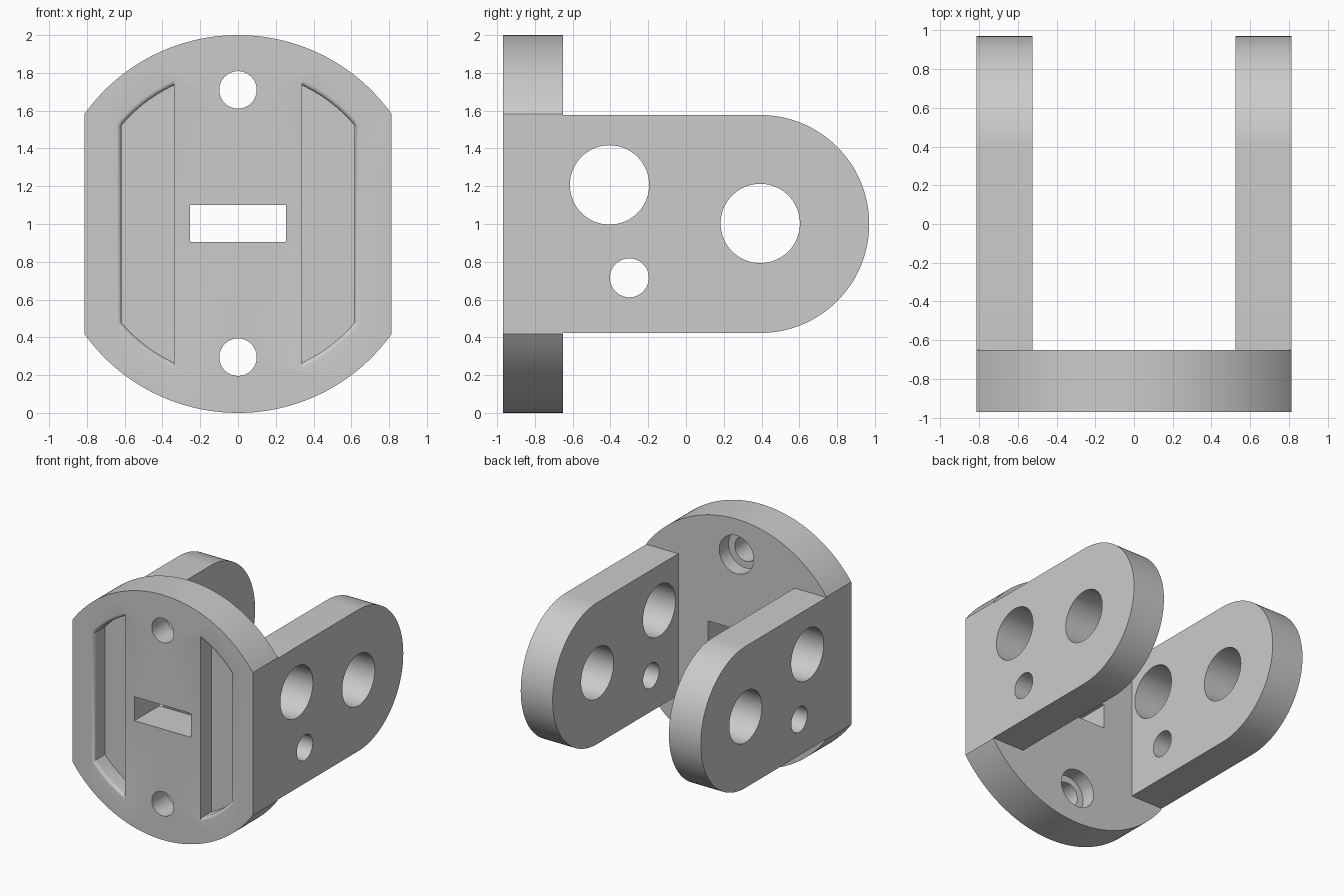
import bpy, bmesh
from math import pi, sin, cos, acos, asin, sqrt

if "Cube" in bpy.data.objects:
    bpy.data.objects.remove(bpy.data.objects["Cube"])

FRONT, BACK, END = -0.97, -0.65, 0.97   # y of plate faces and arm tips
HALF_W, ARM_IN, ARM_R = 0.813, 0.525, 0.577

steel = bpy.data.materials.new("grey metal")
steel.diffuse_color = (0.6, 0.6, 0.6, 1)
steel.use_nodes = True
steel.node_tree.nodes["Principled BSDF"].inputs["Base Color"].default_value = steel.diffuse_color


def arc(cx, cy, r, a0, a1, n):
    return [(cx + r * cos(a0 + (a1 - a0) * i / n), cy + r * sin(a0 + (a1 - a0) * i / n))
            for i in range(n + 1)]


def circle(cx, cy, r, n=72):
    return arc(cx, cy, r, 0, 2 * pi, n)[:-1]


def loft(name, rings):
    """Closed solid through rings of 3D points."""
    bm = bmesh.new()
    vs = [[bm.verts.new(p) for p in ring] for ring in rings]
    n = len(vs[0])
    bm.faces.new(vs[0])
    bm.faces.new(vs[-1])
    for a, b in zip(vs, vs[1:]):
        for i in range(n):
            j = (i + 1) % n
            bm.faces.new((a[i], a[j], b[j], b[i]))
    bmesh.ops.recalc_face_normals(bm, faces=bm.faces)
    me = bpy.data.meshes.new(name)
    bm.to_mesh(me)
    bm.free()
    me.materials.append(steel)
    ob = bpy.data.objects.new(name, me)
    bpy.context.collection.objects.link(ob)
    return ob


def prism_y(name, xz, y0, y1):
    return loft(name, [[(x, y, z) for x, z in xz] for y in (y0, y1)])


def prism_x(name, yz, x0, x1):
    return loft(name, [[(x, y, z) for y, z in yz] for x in (x0, x1)])


def combine(target, tool, op):
    """Apply a boolean and remove the tool."""
    m = target.modifiers.new(op, 'BOOLEAN')
    m.operation, m.solver, m.object = op, 'EXACT', tool
    bpy.context.view_layer.objects.active = target
    bpy.ops.object.modifier_apply(modifier=m.name)
    bpy.data.objects.remove(tool)


# Round base plate with flattened sides
a = acos(HALF_W)
bracket = prism_y("clevis_bracket",
                  arc(0, 1, 1, a, pi - a, 72) + arc(0, 1, 1, pi + a, 2 * pi - a, 72),
                  FRONT, BACK)

# Two round-ended arms joined to the plate
cy = END - ARM_R
arm = ([(BACK - 0.05, 1 - ARM_R)] + arc(cy, 1, ARM_R, -pi / 2, pi / 2, 64)
       + [(BACK - 0.05, 1 + ARM_R)])
for x0, x1 in ((-HALF_W, -ARM_IN), (ARM_IN, HALF_W)):
    combine(bracket, prism_x("arm", arm, x0, x1), 'UNION')

# Cross holes through both arms
for y, z, r in ((-0.405, 1.207, 0.21), (cy, 1.003, 0.21), (-0.30, 0.715, 0.103)):
    combine(bracket, prism_x("cross_hole", circle(y, z, r), -1, 1), 'DIFFERENCE')

# Screw holes, counterbored from behind
for z in (0.295, 1.71):
    combine(bracket, prism_y("screw_hole", circle(0, z, 0.099), -1.2, 0), 'DIFFERENCE')
    combine(bracket, prism_y("counterbore", circle(0, z, 0.155), BACK - 0.12, 0), 'DIFFERENCE')

# Centre slot
combine(bracket, prism_y("slot", [(-0.255, 0.905), (0.255, 0.905), (0.255, 1.1), (-0.255, 1.1)],
                         -1.2, 0), 'DIFFERENCE')


# Front pockets with a rounded lip on the outer walls
def pocket(side, off):
    r, xi, xo = 0.808 + off, 0.34, 0.618 + off
    a0, a1 = acos(xo / r), acos(xi / r)
    pts = arc(0, 1, r, a0, a1, 20) + arc(0, 1, r, -a1, -a0, 20)
    return [(side * x, z) for x, z in pts]


LIP = 0.025
levels = [(FRONT + 0.14, 0)]
levels += [(FRONT + LIP * (1 - sin(t)), LIP * (1 - cos(t)))
           for t in (i * pi / 12 for i in range(7))]
levels.append((FRONT - 0.1, LIP))
for side in (-1, 1):
    cutter = loft("pocket", [[(x, y, z) for x, z in pocket(side, off)] for y, off in levels])
    combine(bracket, cutter, 'DIFFERENCE')

# Smooth curved walls, crisp edges
bpy.ops.object.select_all(action='DESELECT')
bracket.select_set(True)
bpy.context.view_layer.objects.active = bracket
bpy.ops.object.shade_smooth_by_angle(angle=pi / 6)
